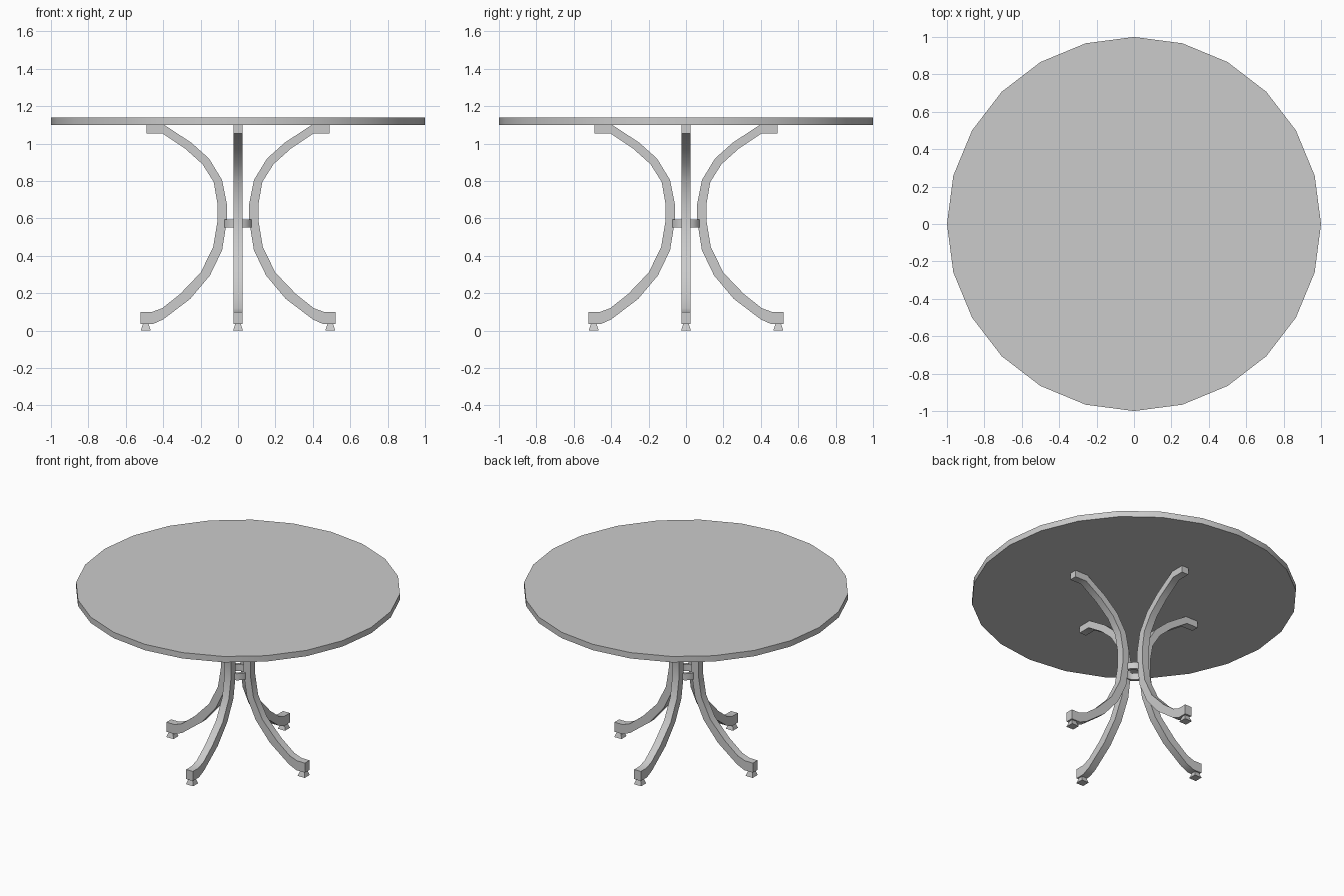
import bpy, bmesh
from math import pi, cos, sin
from mathutils import Matrix

if "Cube" in bpy.data.objects:
    bpy.data.objects.remove(bpy.data.objects["Cube"])


def finish(name, bm, angle=0.6):
    bmesh.ops.recalc_face_normals(bm, faces=bm.faces)
    me = bpy.data.meshes.new(name)
    bm.to_mesh(me)
    bm.free()
    ob = bpy.data.objects.new(name, me)
    bpy.context.collection.objects.link(ob)
    bpy.ops.object.select_all(action='DESELECT')
    ob.select_set(True)
    bpy.context.view_layer.objects.active = ob
    bpy.ops.object.shade_smooth_by_angle(angle=angle)
    return ob


# round table top with 24 sides
bm = bmesh.new()
bmesh.ops.create_cone(bm, cap_ends=True, segments=24, radius1=1, radius2=1, depth=0.04,
                      matrix=Matrix.Translation((0, 0, 1.12)))
finish("table_top", bm)

# curved leg: (radius, height) pairs on the inner and outer edges
inner = [(0.49, 1.10), (0.395, 1.10), (0.25, 1.005), (0.155, 0.92), (0.085, 0.805), (0.06, 0.68),
         (0.06, 0.585), (0.085, 0.43), (0.15, 0.295), (0.265, 0.185), (0.40, 0.06),
         (0.455, 0.035), (0.52, 0.035)]
outer = [(0.49, 1.055), (0.405, 1.055), (0.285, 0.975), (0.19, 0.89), (0.13, 0.795), (0.11, 0.68),
         (0.11, 0.585), (0.133, 0.445), (0.20, 0.31), (0.31, 0.195), (0.405, 0.12),
         (0.46, 0.10), (0.52, 0.10)]
inner[9] = (0.255, 0.17)

for i in range(4):
    rot = Matrix.Rotation(i * pi / 2, 4, 'Z')
    bm = bmesh.new()
    rings = []
    for (a, za), (b, zb) in zip(inner, outer):
        pts = [(a, -0.025, za), (a, 0.025, za), (b, 0.025, zb), (b, -0.025, zb)]
        rings.append([bm.verts.new(p) for p in pts])
    for r, s in zip(rings, rings[1:]):
        for k in range(4):
            n = (k + 1) % 4
            bm.faces.new((r[k], r[n], s[n], s[k]))
    bm.faces.new(rings[0])
    bm.faces.new(rings[-1])
    bm.transform(rot)
    finish(f"leg_{i + 1}", bm)

    # flared square foot pad
    bm = bmesh.new()
    bmesh.ops.create_cone(bm, cap_ends=True, segments=4, radius1=0.038, radius2=0.021, depth=0.036,
                          matrix=rot @ Matrix.Translation((0.493, 0, 0.018))
                          @ Matrix.Rotation(pi / 4, 4, 'Z'))
    finish(f"foot_{i + 1}", bm)

# band joining the legs
bm = bmesh.new()
section = [(0.08, 0.55), (0.08, 0.595), (0.06, 0.595), (0.06, 0.55)]
n = 12
rings = [[bm.verts.new((r * cos(2 * pi * j / n), r * sin(2 * pi * j / n), z)) for r, z in section]
         for j in range(n)]
for j in range(n):
    r, s = rings[j], rings[(j + 1) % n]
    for k in range(4):
        m = (k + 1) % 4
        bm.faces.new((r[k], r[m], s[m], s[k]))
finish("leg_band", bm)
